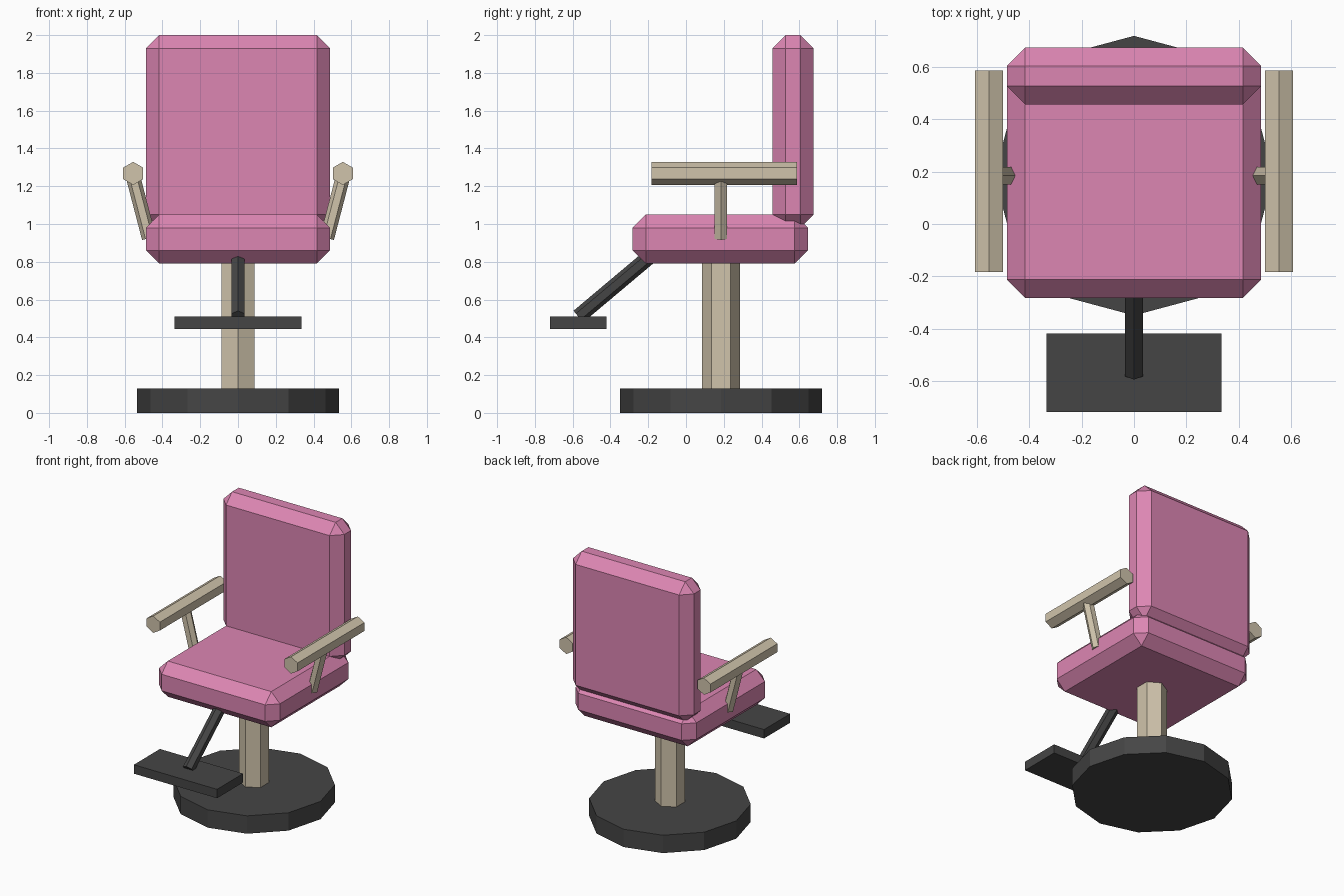
import bpy, bmesh, math
from mathutils import Vector

if "Cube" in bpy.data.objects:
    bpy.data.objects.remove(bpy.data.objects["Cube"])


def material(name, rgb):
    m = bpy.data.materials.new(name)
    m.diffuse_color = (*rgb, 1)
    m.use_nodes = True
    m.node_tree.nodes["Principled BSDF"].inputs["Base Color"].default_value = m.diffuse_color
    return m


PINK = material("pink upholstery", (0.72, 0.24, 0.45))
TAN = material("tan frame", (0.63, 0.55, 0.41))
DARK = material("dark grey metal", (0.06, 0.06, 0.06))


def finish(name, bm, mat):
    bmesh.ops.recalc_face_normals(bm, faces=bm.faces)
    me = bpy.data.meshes.new(name)
    bm.to_mesh(me)
    bm.free()
    me.materials.append(mat)
    ob = bpy.data.objects.new(name, me)
    bpy.context.collection.objects.link(ob)
    return ob


def box(name, lo, hi, mat, bevel=0):
    """Box between two corners, optionally with a flat chamfer."""
    bm = bmesh.new()
    bmesh.ops.create_cube(bm, size=1)
    for v in bm.verts:
        v.co = [(a + b) / 2 + c * (b - a) for a, b, c in zip(lo, hi, v.co)]
    if bevel:
        bmesh.ops.bevel(bm, geom=bm.edges[:], offset=bevel, segments=1,
                        profile=0.5, affect='EDGES')
    return finish(name, bm, mat)


def prism(name, p, q, r, sides, corner, mat):
    """Regular prism from p to q with one corner pointing towards 'corner'."""
    p, q = Vector(p), Vector(q)
    d = (q - p).normalized()
    u = Vector(corner)
    u = (u - d * u.dot(d)).normalized()
    w = d.cross(u)
    bm = bmesh.new()
    rings = []
    for c in (p, q):
        rings.append([bm.verts.new(c + r * (u * math.cos(t) + w * math.sin(t)))
                      for t in (2 * math.pi * i / sides for i in range(sides))])
    a, b = rings
    bm.faces.new(a)
    bm.faces.new(b)
    for i in range(sides):
        j = (i + 1) % sides
        bm.faces.new((a[i], a[j], b[j], b[i]))
    return finish(name, bm, mat)


CY = 0.185  # y of the swivel axis

# Pedestal
prism("base_disc", (0, CY, 0), (0, CY, 0.13), 0.535, 12, (0, 1, 0), DARK)
prism("column", (0, CY, 0.12), (0, CY, 0.85), 0.1, 6, (0, 1, 0), TAN)

# Cushions
box("seat", (-0.487, -0.283, 0.79), (0.487, 0.645, 1.05), PINK, 0.07)
box("backrest", (-0.487, 0.458, 0.98), (0.487, 0.675, 2.0), PINK, 0.07)

# Armrests and their leaning posts
for side, s in (("left", -1), ("right", 1)):
    prism(side + "_armrest", (s * 0.555, -0.183, 1.268), (s * 0.555, 0.587, 1.268),
          0.061, 6, (0, 0, 1), TAN)
    prism(side + "_arm_post", (s * 0.471, CY, 0.925), (s * 0.553, CY, 1.24),
          0.038, 6, (1, 0, 0), TAN)

# Footrest
prism("footrest_strut", (0, -0.57, 0.51), (0, -0.15, 0.863), 0.04, 6, (0, 0, 1), DARK)
box("footrest_plate", (-0.335, -0.72, 0.445), (0.335, -0.42, 0.51), DARK)
